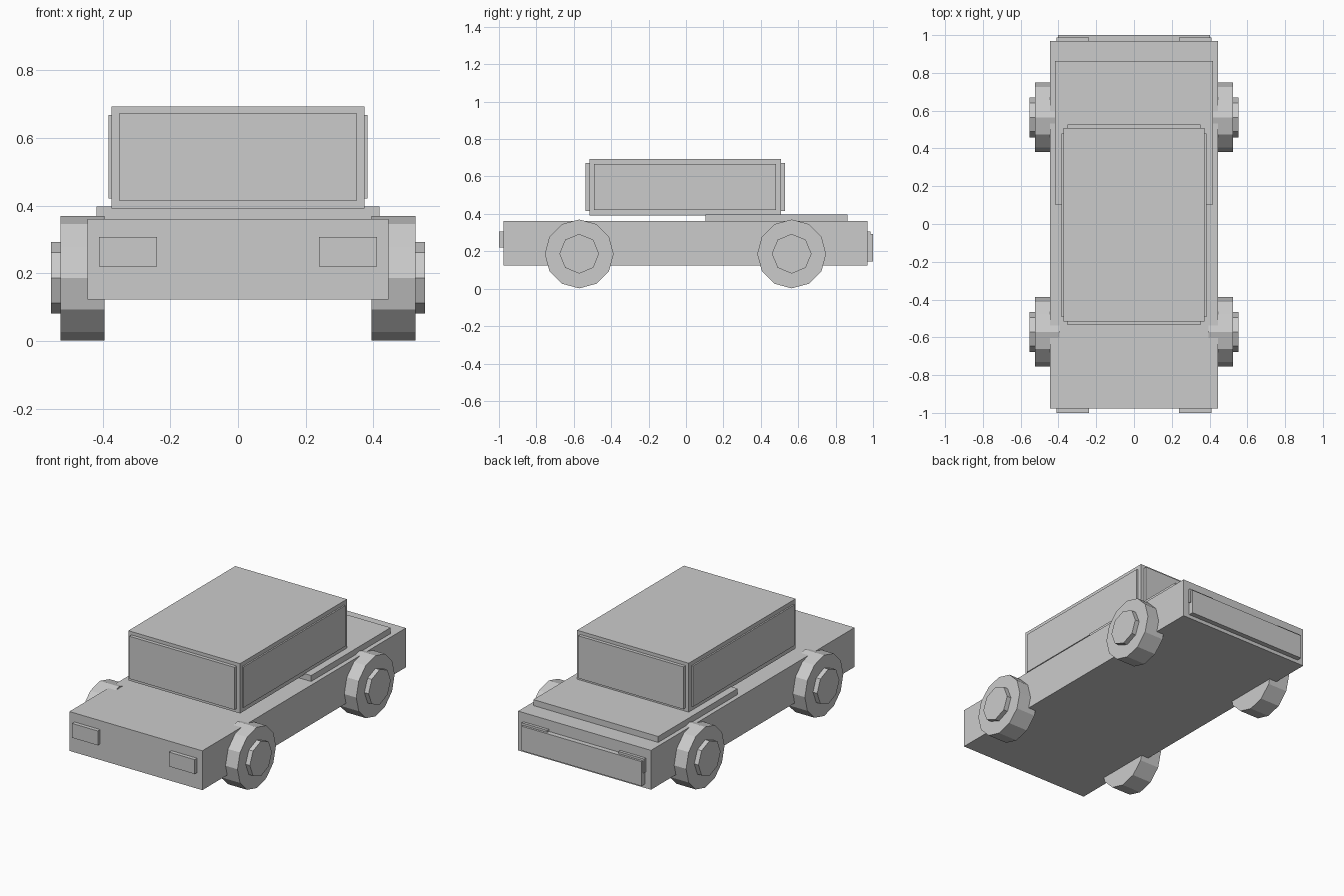
import bpy
import math
from mathutils import Matrix

cube = bpy.data.objects.get("Cube")
if cube:
    bpy.data.objects.remove(cube, do_unlink=True)

# One plain grey for the whole car
grey = bpy.data.materials.new("plain_grey")
grey.use_nodes = True
colour = (0.6, 0.6, 0.6, 1)
grey.diffuse_color = colour
grey.node_tree.nodes["Principled BSDF"].inputs["Base Color"].default_value = colour


def finish(name):
    obj = bpy.context.object
    obj.name = name
    obj.data.name = name
    obj.data.materials.append(grey)
    return obj


def box(name, x, y, z):
    """Box spanning the (low, high) range on each axis."""
    spans = (x, y, z)
    centre = [(low + high) / 2 for low, high in spans]
    size = [high - low for low, high in spans]
    bpy.ops.mesh.primitive_cube_add(size=1, location=centre)
    obj = finish(name)
    obj.data.transform(Matrix.Diagonal((*size, 1)))
    return obj


def disc(name, sides, radius, x, y, z):
    """Flat-sided cylinder along x with a corner pointing straight up."""
    bpy.ops.mesh.primitive_cylinder_add(
        vertices=sides, radius=radius, depth=abs(x[1] - x[0]),
        location=((x[0] + x[1]) / 2, y, z))
    obj = finish(name)
    obj.data.transform(Matrix.Rotation(math.pi / 2, 4, "Y"))
    return obj


# Body, boot lid and cabin
box("body", (-0.445, 0.445), (-0.977, 0.97), (0.123, 0.361))
box("boot_lid", (-0.418, 0.418), (0.103, 0.863), (0.355, 0.397))
box("cabin", (-0.374, 0.374), (-0.515, 0.508), (0.392, 0.693))

# Window panels
box("windscreen", (-0.352, 0.352), (-0.536, -0.505), (0.416, 0.673))
box("rear_window", (-0.352, 0.352), (0.498, 0.528), (0.416, 0.673))

# Rear panel
box("rear_panel", (-0.403, 0.403), (0.96, 1.0), (0.145, 0.293))

# Parts repeated on both sides
for side, s in (("left", 1), ("right", -1)):
    def span(inner, outer):
        return tuple(sorted((s * inner, s * outer)))

    box(f"{side}_side_window", span(0.365, 0.383), (-0.493, 0.48), (0.421, 0.668))
    box(f"{side}_headlight", span(0.239, 0.41), (-1.0, -0.965), (0.22, 0.307))
    box(f"{side}_tail_light", span(0.239, 0.41), (0.96, 0.987), (0.22, 0.306))

    for end, y in (("front", -0.571), ("rear", 0.565)):
        disc(f"{end}_{side}_wheel", 12, 0.184, span(0.395, 0.525), y, 0.186)
        disc(f"{end}_{side}_hub", 8, 0.106, span(0.5, 0.553), y, 0.187)
